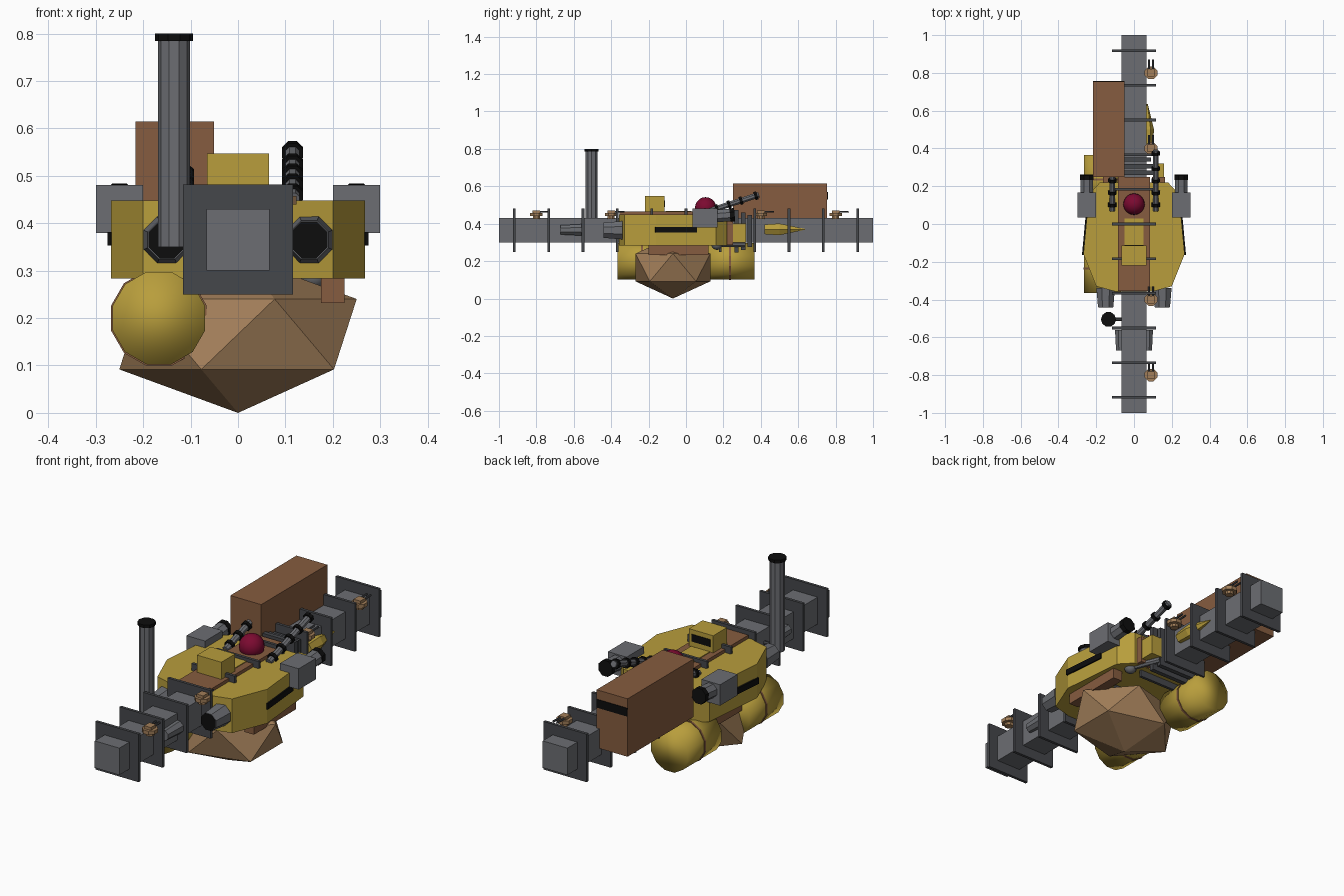
import bpy, bmesh, math
from mathutils import Vector, Matrix

if "Cube" in bpy.data.objects:
    bpy.data.objects.remove(bpy.data.objects["Cube"])


def mat(name, *c):
    m = bpy.data.materials.new(name)
    m.diffuse_color = (*c, 1)
    m.use_nodes = True
    m.node_tree.nodes["Principled BSDF"].inputs["Base Color"].default_value = m.diffuse_color
    return m


GREY = mat("steel", .15, .155, .17)
DARK = mat("dark_steel", .06, .063, .07)
BLACK = mat("black", .004, .004, .004)
YELLOW = mat("yellow", .48, .34, .045)
BROWN = mat("brown", .24, .107, .05)
TAN = mat("tan", .36, .21, .1)
RED = mat("red", .2, .003, .03)


def finish(name, bm, m, smooth=False):
    bmesh.ops.recalc_face_normals(bm, faces=bm.faces)
    me = bpy.data.meshes.new(name)
    bm.to_mesh(me)
    bm.free()
    me.materials.append(m)
    for p in me.polygons:
        p.use_smooth = smooth
    ob = bpy.data.objects.new(name, me)
    bpy.context.collection.objects.link(ob)
    return ob


def box(name, x, y, z, m, rot=0):
    """Box from (min, max) ranges, optionally turned about its own z."""
    bm = bmesh.new()
    size = [b - a for a, b in (x, y, z)]
    mid = Vector([(a + b) / 2 for a, b in (x, y, z)])
    bmesh.ops.create_cube(bm, size=1, matrix=Matrix.Translation(mid)
                          @ Matrix.Rotation(rot, 4, 'Z') @ Matrix.Diagonal((*size, 1)))
    return finish(name, bm, m)


def rod(name, a, b, r1, m, r2=None, n=8, smooth=False):
    """Cylinder or cone between two points."""
    a, b = Vector(a), Vector(b)
    d = b - a
    bm = bmesh.new()
    bmesh.ops.create_cone(bm, cap_ends=True, segments=n, radius1=r1,
                          radius2=r1 if r2 is None else r2, depth=d.length,
                          matrix=Matrix.Translation((a + b) / 2)
                          @ d.to_track_quat('Z', 'Y').to_matrix().to_4x4()
                          @ Matrix.Rotation(math.pi / n, 4, 'Z'))
    return finish(name, bm, m, smooth)


def ball(name, c, r, m):
    bm = bmesh.new()
    bmesh.ops.create_uvsphere(bm, u_segments=16, v_segments=10, radius=r,
                              matrix=Matrix.Translation(c))
    return finish(name, bm, m, True)


def prism(name, outline, z0, z1, m):
    bm = bmesh.new()
    f = bm.faces.new([bm.verts.new((x, y, z0)) for x, y in outline])
    top = bmesh.ops.extrude_face_region(bm, geom=[f])['geom']
    bmesh.ops.translate(bm, vec=(0, 0, z1 - z0),
                        verts=[v for v in top if isinstance(v, bmesh.types.BMVert)])
    return finish(name, bm, m)


# Spine and its frame plates
box("spine", (-.066, .066), (-1, 1), (.30, .43), GREY)
for i in range(-5, 6):
    y = i * .1835
    box("frame_plate", (-.116, .116), (y - .007, y + .007), (.25, .482), DARK)

# Hull with deck strip and cabin
half = [(.1, -.357), (.2, -.33), (.268, -.16), (.238, .16), (.18, .22)]
prism("hull", half + [(-x, y) for x, y in reversed(half)], .283, .448, YELLOW)
box("deck_strip", (-.085, .085), (-.355, .25), (.44, .464), BROWN)
box("deck_patch", (-.05, .05), (-.11, .03), (.45, .468), YELLOW)
box("cabin", (-.065, .065), (-.22, -.115), (.448, .547), YELLOW)
box("cabin_window", (-.05, .05), (-.116, -.112), (.49, .525), BLACK)
ball("red_dome", (0, .105, .485), .057, RED)

# Rock slung under the hull
bm = bmesh.new()
bmesh.ops.create_icosphere(bm, subdivisions=1, radius=1,
                           matrix=Matrix.Translation((0, -.07, .166))
                           @ Matrix.Diagonal((.28, .235, .166, 1)))
finish("hanging_rock", bm, TAN)

# Tanks on the left underside
for s in (-1, 1):
    rod("tank", (-.167, s * .105, .2), (-.167, s * .365, .2), .101, YELLOW, n=12, smooth=True)
    rod("tank_band", (-.167, s * .23, .2), (-.167, s * .24, .2), .104, BROWN, n=12)

# Cargo box with rear slit
box("cargo_box", (-.216, -.051), (.25, .755), (.335, .615), BROWN)
box("cargo_slit", (-.216, -.051), (.75, .758), (.53, .57), BLACK)

# Chimney
rod("chimney", (-.135, -.505, .35), (-.135, -.505, .79), .034, GREY, n=10)
rod("chimney_cap", (-.135, -.505, .785), (-.135, -.505, .8), .04, BLACK, n=10)
rod("chimney_bracket", (-.135, -.505, .365), (0, -.505, .365), .01, DARK)

# Parts repeated on both sides
for s in (-1, 1):
    box("hull_slit", (s * .256 - .004, s * .256 + .004), (-.165, .06), (.353, .382), BLACK,
        s * .093).location.x = s * .005
    box("keel_beam", (s * .2 - .025, s * .2 + .025), (-.2, .12), (.232, .29), BROWN)
    # Front nozzles
    rod("front_nozzle", (s * .15, -.34, .365), (s * .15, -.44, .365), .053, GREY, .044)
    rod("nozzle_mouth", (s * .15, -.43, .365), (s * .15, -.442, .365), .042, BLACK)
    rod("spine_nozzle", (s * .07, -.56, .367), (s * .07, -.67, .367), .033, GREY, .027)
    # Side turrets
    box("turret", (s * .25 - .05, s * .25 + .05), (.035, .168), (.38, .481), GREY)
    rod("turret_barrel", (s * .25, .15, .44), (s * .25, .255, .448), .036, GREY)
    rod("barrel_muzzle", (s * .25, .235, .446), (s * .25, .26, .448), .039, BLACK)
    # Ringed deck guns
    a, b = Vector((s * .115, .07, .45)), Vector((s * .115, .39, .555))
    rod("deck_gun", a, b, .016, GREY)
    for t in (.1, .3, .5, .7, .95):
        p, d = a.lerp(b, t), (b - a).normalized() * .008
        rod("gun_ring", p - d, p + d, .024, BLACK)
    # Machinery behind the hull
    box("rear_block", (s * .13 - .035, s * .13 + .035), (.17, .25), (.285, .42), BROWN)
    box("rear_pod", (s * .13 - .03, s * .13 + .03), (.25, .32), (.3, .4), YELLOW)
    ball("rear_joint", (s * .16, .165, .29), .03, GREY)
    rod("rear_pipe", (s * .16, .165, .29), (s * .1, .31, .29), .015, GREY)

# Rear ribs stepping down to the spine
for i, w in enumerate((.12, .105, .09)):
    y = .26 + i * .035
    box("rear_rib", (-w, w), (y, y + .022), (.365 - w, .365 + w * .9), DARK)

# Dart mounted on the right of the spine
rod("dart_body", (.07, .42, .37), (.07, .5, .37), .03, YELLOW, .036, n=6)
rod("dart_tip", (.07, .5, .37), (.07, .635, .37), .036, YELLOW, .003, n=6)

# Small twin-gun turrets along the spine
for y in (-.8, -.4, .4, .8):
    rod("small_turret_base", (.09, y, .425), (.09, y, .448), .02, TAN)
    rod("small_turret", (.09, y, .44), (.09, y, .458), .036, TAN)
    box("small_turret_head", (.072, .108), (y - .02, y + .02), (.455, .472), TAN)
    for dx in (-.01, .01):
        rod("small_gun", (.09 + dx, y, .462), (.09 + dx, y + .07, .465), .005, DARK, n=6)
